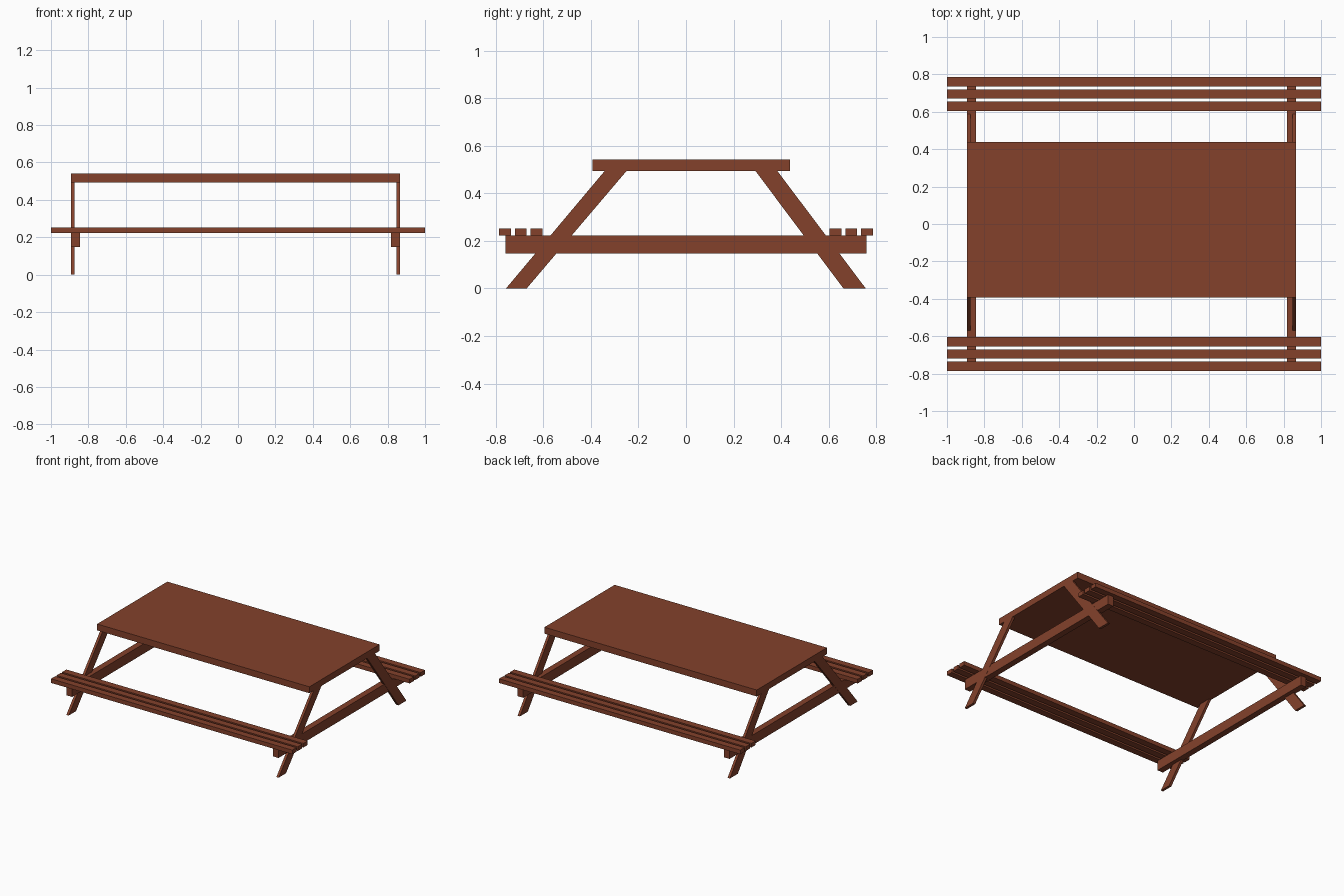
import bpy, bmesh

if "Cube" in bpy.data.objects:
    bpy.data.objects.remove(bpy.data.objects["Cube"])

wood = bpy.data.materials.new("brown_wood")
wood.diffuse_color = (0.23, 0.053, 0.024, 1)
wood.use_nodes = True
wood.node_tree.nodes["Principled BSDF"].inputs["Base Color"].default_value = wood.diffuse_color


def prism(name, profile, x0, x1):
    """Extrude a (y, z) profile along x from x0 to x1."""
    bm = bmesh.new()
    face = bm.faces.new([bm.verts.new((x0, y, z)) for y, z in profile])
    ext = bmesh.ops.extrude_face_region(bm, geom=[face])
    verts = [v for v in ext["geom"] if isinstance(v, bmesh.types.BMVert)]
    bmesh.ops.translate(bm, verts=verts, vec=(x1 - x0, 0, 0))
    bmesh.ops.recalc_face_normals(bm, faces=bm.faces)
    mesh = bpy.data.meshes.new(name)
    bm.to_mesh(mesh)
    bm.free()
    mesh.materials.append(wood)
    obj = bpy.data.objects.new(name, mesh)
    bpy.context.collection.objects.link(obj)
    return obj


def plank(name, x0, x1, y0, y1, z0, z1):
    return prism(name, [(y0, z0), (y1, z0), (y1, z1), (y0, z1)], x0, x1)


LEFT, RIGHT = -0.893, 0.867      # outer faces of the two end frames
TOP_Z, UNDER_Z = 0.542, 0.494    # table top
BEAM_Z, SEAT_Z = 0.222, 0.253    # top of cross beam, top of seat

# Table top
plank("table_top", LEFT, RIGHT, -0.393, 0.438, UNDER_Z, TOP_Z)

# End frames: two splayed legs and a cross beam each
front_leg = [(-0.757, 0), (-0.67, 0), (-0.25, UNDER_Z), (-0.342, UNDER_Z)]
back_leg = [(0.662, 0), (0.756, 0), (0.384, UNDER_Z), (0.292, UNDER_Z)]
for side, outer, inward in (("left", LEFT, 1), ("right", RIGHT, -1)):
    prism(f"{side}_front_leg", front_leg, outer, outer + inward * 0.019)
    prism(f"{side}_back_leg", back_leg, outer, outer + inward * 0.019)
    plank(f"{side}_cross_beam", outer + inward * 0.001, outer + inward * 0.048,
          -0.758, 0.758, 0.148, BEAM_Z)

# Bench seats: three slats on each side
for side, sign in (("front", -1), ("back", 1)):
    for i in range(3):
        y = sign * (0.629 + i * 0.0658)
        plank(f"{side}_seat_slat_{i + 1}", -1, 1, y - 0.025, y + 0.025,
              BEAM_Z, SEAT_Z)
